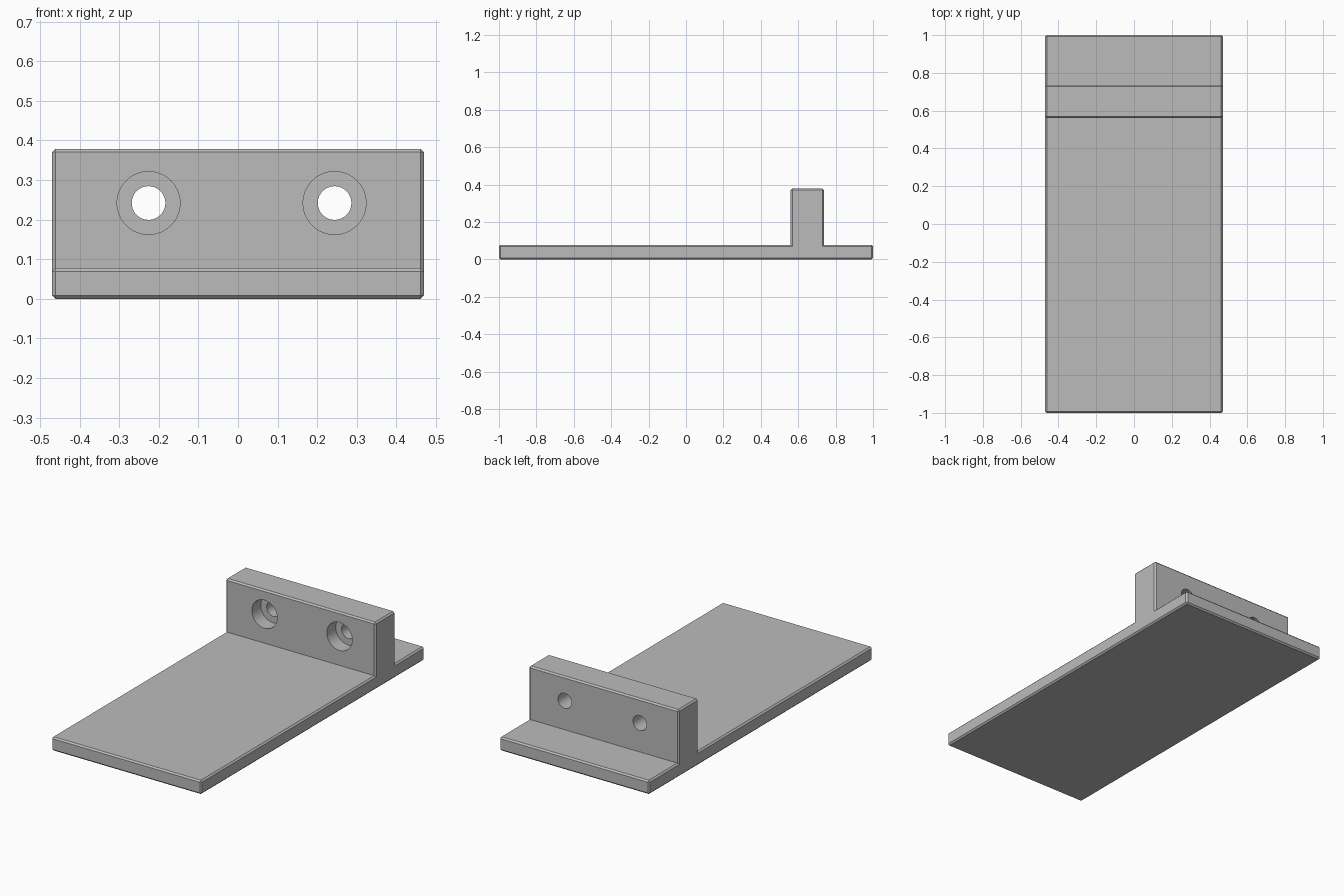
import bpy, bmesh, math

cube = bpy.data.objects.get("Cube")
if cube:
    bpy.data.objects.remove(cube, do_unlink=True)

WIDTH, LENGTH = 0.94, 2.0
BASE_TOP, WALL_TOP = 0.078, 0.379
WALL_FRONT, WALL_BACK = 0.56, 0.737
CHAMFER = 0.0085
HOLE_Z, HOLE_X = 0.242, (-0.226, 0.244)
HOLE_R, BORE_R, BORE_DEPTH = 0.0425, 0.0795, 0.08

grey = bpy.data.materials.new("plain_grey")
grey.use_nodes = True
colour = (0.5, 0.5, 0.5, 1.0)
grey.diffuse_color = colour
grey.node_tree.nodes["Principled BSDF"].inputs["Base Color"].default_value = colour

# Bracket: upside-down T profile extruded across the width
half = LENGTH / 2
profile = [(-half, 0), (half, 0), (half, BASE_TOP), (WALL_BACK, BASE_TOP),
           (WALL_BACK, WALL_TOP), (WALL_FRONT, WALL_TOP),
           (WALL_FRONT, BASE_TOP), (-half, BASE_TOP)]
bm = bmesh.new()
end = bm.faces.new([bm.verts.new((-WIDTH / 2, y, z)) for y, z in profile])
extruded = bmesh.ops.extrude_face_region(bm, geom=[end])["geom"]
bmesh.ops.translate(bm, vec=(WIDTH, 0, 0),
                    verts=[v for v in extruded if isinstance(v, bmesh.types.BMVert)])
bmesh.ops.recalc_face_normals(bm, faces=bm.faces)

# Chamfer every outward edge, leaving the inner corners sharp
outer = [e for e in bm.edges if e.is_convex]
bmesh.ops.bevel(bm, geom=outer, offset=CHAMFER, offset_type='OFFSET',
                segments=1, affect='EDGES', clamp_overlap=True)
bmesh.ops.recalc_face_normals(bm, faces=bm.faces)
mesh = bpy.data.meshes.new("bracket")
bm.to_mesh(mesh)
bm.free()
mesh.materials.append(grey)
bracket = bpy.data.objects.new("bracket", mesh)
bpy.context.collection.objects.link(bracket)


def cut_cylinder(name, x, radius, y0, y1):
    """Subtract a cylinder running along y from the bracket."""
    bpy.ops.mesh.primitive_cylinder_add(
        vertices=64, radius=radius, depth=y1 - y0,
        location=(x, (y0 + y1) / 2, HOLE_Z), rotation=(math.pi / 2, 0, 0))
    cutter = bpy.context.object
    cutter.name = name
    cutter.data.materials.append(grey)
    cutter.hide_render = True
    mod = bracket.modifiers.new(name, 'BOOLEAN')
    mod.operation = 'DIFFERENCE'
    mod.solver = 'EXACT'
    mod.object = cutter
    bpy.ops.object.select_all(action='DESELECT')
    bracket.select_set(True)
    bpy.context.view_layer.objects.active = bracket
    bpy.ops.object.modifier_apply(modifier=name)
    bpy.data.objects.remove(cutter, do_unlink=True)


# Counterbored screw holes, wide side at the front
for x in HOLE_X:
    cut_cylinder("counterbore_cutter", x, BORE_R, WALL_FRONT - 0.1, WALL_FRONT + BORE_DEPTH)
    cut_cylinder("hole_cutter", x, HOLE_R, WALL_FRONT - 0.1, WALL_BACK + 0.1)

bpy.ops.object.shade_smooth_by_angle(angle=math.radians(30))
